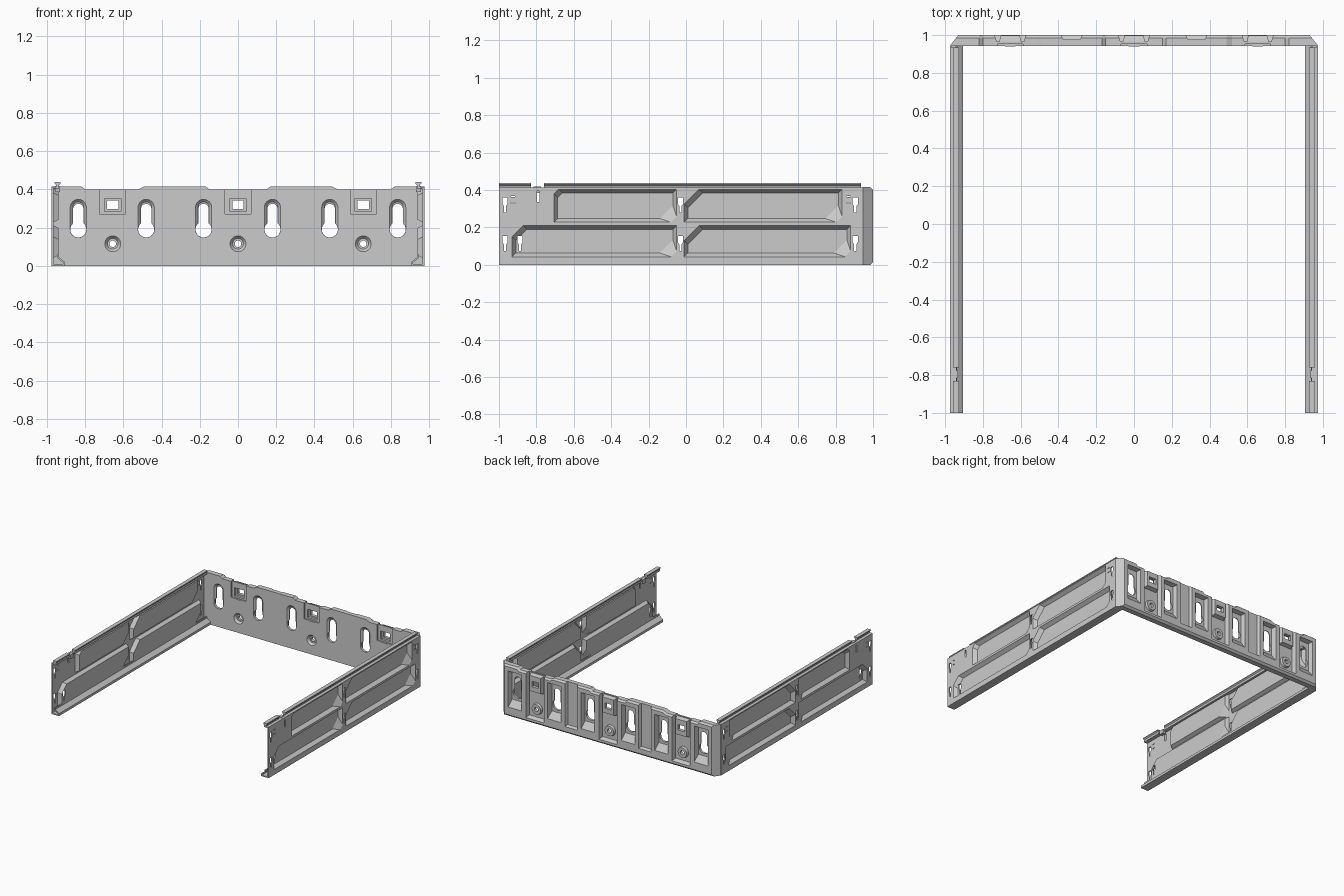
import bpy, bmesh
from math import sin, cos, pi, asin

if "Cube" in bpy.data.objects:
    bpy.data.objects.remove(bpy.data.objects["Cube"])

OUT = -0.975   # outer face of the left side


def solid(name, loops):
    """Loft a closed solid through a list of matching 3D loops."""
    bm = bmesh.new()
    rings = [[bm.verts.new(p) for p in lp] for lp in loops]
    n = len(rings[0])
    bm.faces.new(rings[0])
    bm.faces.new(rings[-1])
    for a, b in zip(rings, rings[1:]):
        for i in range(n):
            j = (i + 1) % n
            bm.faces.new((a[i], a[j], b[j], b[i]))
    bmesh.ops.recalc_face_normals(bm, faces=bm.faces)
    me = bpy.data.meshes.new(name)
    bm.to_mesh(me)
    bm.free()
    ob = bpy.data.objects.new(name, me)
    bpy.context.collection.objects.link(ob)
    return ob


def apply_all(ob):
    bpy.context.view_layer.objects.active = ob
    for m in list(ob.modifiers):
        bpy.ops.object.modifier_apply(modifier=m.name)


def boolean(ob, loops, op='DIFFERENCE'):
    tool = solid("cutter", loops)
    tool.hide_render = True
    m = ob.modifiers.new("bool", 'BOOLEAN')
    m.operation, m.object, m.solver = op, tool, 'EXACT'
    apply_all(ob)
    bpy.data.objects.remove(tool)


def mirror(ob):
    m = ob.modifiers.new("mirror", 'MIRROR')
    m.use_mirror_merge = False
    apply_all(ob)


def at_y(pts, y):        # (x, z) outline placed at depth y
    return [(x, y, z) for x, z in pts]


def at_depth(pts, d):    # (y, z) outline placed d inward from the left outer face
    return [(OUT + d, y, z) for y, z in pts]


def rect(a0, a1, b0, b1):
    return [(a0, b0), (a1, b0), (a1, b1), (a0, b1)]


def arc(cx, cz, r, a0, a1, n):
    return [(cx + r * cos(a0 + (a1 - a0) * i / n), cz + r * sin(a0 + (a1 - a0) * i / n))
            for i in range(n + 1)]


def circle(cx, cz, r, n=24):
    return arc(cx, cz, r, 0, 2 * pi, n)[:-1]


def stadium(cx, z0, z1, r):
    return arc(cx, z1, r, 0, pi, 12) + arc(cx, z0, r, pi, 2 * pi, 12)


def keyhole(cx, z0, z1, big, small):
    a = pi / 2 - asin(small / big)
    return arc(cx, z1, small, 0, pi, 12) + arc(cx, z0, big, pi - a, 2 * pi + a, 20)


# ---- back panel: stepped top edge, chamfered ends ----
def back_outline(hx, zb, drop):
    half = [(0.15, .40), (0.17, .415), (0.49, .415), (0.52, .40), (0.80, .40), (0.82, .415)]
    right = half + [(hx, .415), (hx, zb)]
    pts = right + [(-x, z) for x, z in reversed(right)]
    return [(x, z - drop if z > .2 else z) for x, z in pts]


back = solid("back_panel", [at_y(back_outline(.975, 0, 0), .943),
                            at_y(back_outline(.942, 0, 0), .985),
                            at_y(back_outline(.93, .015, .012), 1.0)])

# shallow rear grooves between the keyhole pairs
for c in (-.33, .33):
    boolean(back, [at_y(rect(c - .06, c + .06, .05, .45), 1.01),
                   at_y(rect(c - .045, c + .045, .065, .45), .978)])

# clip stations with channel, clip block, window and screw hole
for c in (-.655, 0, .655):
    boolean(back, [at_y(rect(c - .085, c + .085, .03, .45), 1.01),
                   at_y(rect(c - .072, c + .072, .045, .45), .965)])
    boolean(back, [at_y(rect(c - .06, c + .06, .25, .395), .96),
                   at_y(rect(c - .05, c + .05, .26, .385), .998)], 'UNION')
    boolean(back, [at_y(circle(c, .115, .045), .96), at_y(circle(c, .115, .04), .985)], 'UNION')
    boolean(back, [at_y(rect(c - .068, c + .068, .272, .45), .93),
                   at_y(rect(c - .068, c + .068, .272, .45), .953)])
    boolean(back, [at_y(rect(c - .042, c + .042, .285, .352), .93),
                   at_y(rect(c - .042, c + .042, .285, .352), .972)])
    boolean(back, [at_y(rect(c - .03, c + .03, .298, .342), .93),
                   at_y(rect(c - .03, c + .03, .298, .342), 1.02)])
    boolean(back, [at_y(circle(c, .115, .042), .9425), at_y(circle(c, .115, .028), .96)])
    boolean(back, [at_y(circle(c, .115, .017), .93), at_y(circle(c, .115, .017), 1.02)])

# hanging keyholes with rear pockets
for c in (-.835, -.48, -.18, .18, .48, .835):
    boolean(back, [at_y(rect(c - .062, c + .062, .07, .37), 1.005),
                   at_y(rect(c - .05, c + .05, .13, .362), .963)])
    boolean(back, [at_y(stadium(c, .19, .305, .043), .9425),
                   at_y(stadium(c, .19, .305, .029), .957)])
    hole = keyhole(c, .19, .297, .042, .027)
    boolean(back, [at_y(hole, .93), at_y(hole, 1.02)])

# small lip under each clip
for i, c in enumerate((-.655, 0, .655)):
    solid(f"clip_lip_{i + 1}", [at_y(rect(c - .028, c + .028, .258, .27), .939),
                                at_y(rect(c - .028, c + .028, .258, .27), .95)])


# ---- side walls: thin sheet with four pressed-in panels ----
def panel(y0, y1, z0, z1, tl, br, g=0.0):
    y0, y1, z0, z1 = y0 + g, y1 - g, z0 + g, z1 - g
    return [(y0, z0), (y1 - br, z0), (y1, z0 + br), (y1, z1), (y0 + tl, z1), (y0, z1 - tl)]


wall = solid("side_walls", [at_depth(rect(-1, .945, 0, .413), 0),
                            at_depth(rect(-1, .945, 0, .413), .009)])
panels = [(-.706, -.05, .228, .405, .025), (-.01, .835, .228, .405, .08),
          (-.93, -.05, .043, .21, .06), (-.01, .88, .043, .21, .08)]
for y0, y1, z0, z1, tl in panels:
    boolean(wall, [at_depth(panel(y0, y1, z0, z1, tl, .03, -.003), .005),
                   at_depth(panel(y0, y1, z0, z1, tl, .07, .013), .037)], 'UNION')
for y0, y1, z0, z1, tl in panels:
    boolean(wall, [at_depth(panel(y0, y1, z0, z1, tl, .03), -.0005),
                   at_depth(panel(y0, y1, z0, z1, tl, .07, .02), .029)])

# stepped slots and small slits
for y, z in ((.905, .325), (.905, .12), (-.03, .325), (-.03, .12),
             (-.968, .325), (-.968, .12), (-.887, .12)):
    s = [(y - .006, z - .045), (y + .006, z - .045), (y + .006, z - .01), (y + .014, z),
         (y + .014, z + .035), (y - .014, z + .035), (y - .014, z), (y - .006, z - .01)]
    boolean(wall, [at_depth(s, -.01), at_depth(s, .05)])
slits = [(-.797, -.783, .335, .395)] + [(y - .011, y + .011, z - .002, z + .003)
                                        for y in (-.925, .868) for z in (.33, .365)]
for s in slits:
    boolean(wall, [at_depth(rect(*s), -.01), at_depth(rect(*s), .05)])
mirror(wall)


# ---- rails along the walls ----
def rail(name, profile, y0, y1):
    ob = solid(name, [[(OUT + d, y, z) for d, z in profile] for y in (y0, y1)])
    mirror(ob)


top = [(0, .404), (.04, .404), (.04, .422), (.048, .43), (.048, .437), (.016, .437),
       (.016, .43), (.024, .422), (.024, .413), (0, .413)]
rail("top_rail_front", top, -1, -.83)
rail("top_rail_main", top, -.76, .935)
rail("top_rail_bridge", [(0, .404), (.036, .404), (.036, .413), (0, .413)], -.83, -.76)
rail("rail_catch", [(.018, .385), (.044, .385), (.044, .418), (.018, .418)], -.815, -.775)

bottom = [(0, 0), (.069, 0), (.069, .02), (.037, .046), (.037, .058), (.029, .058),
          (.029, .042), (.06, .016), (.06, .009), (0, .009)]
rail("bottom_rail", bottom, -1, .945)
